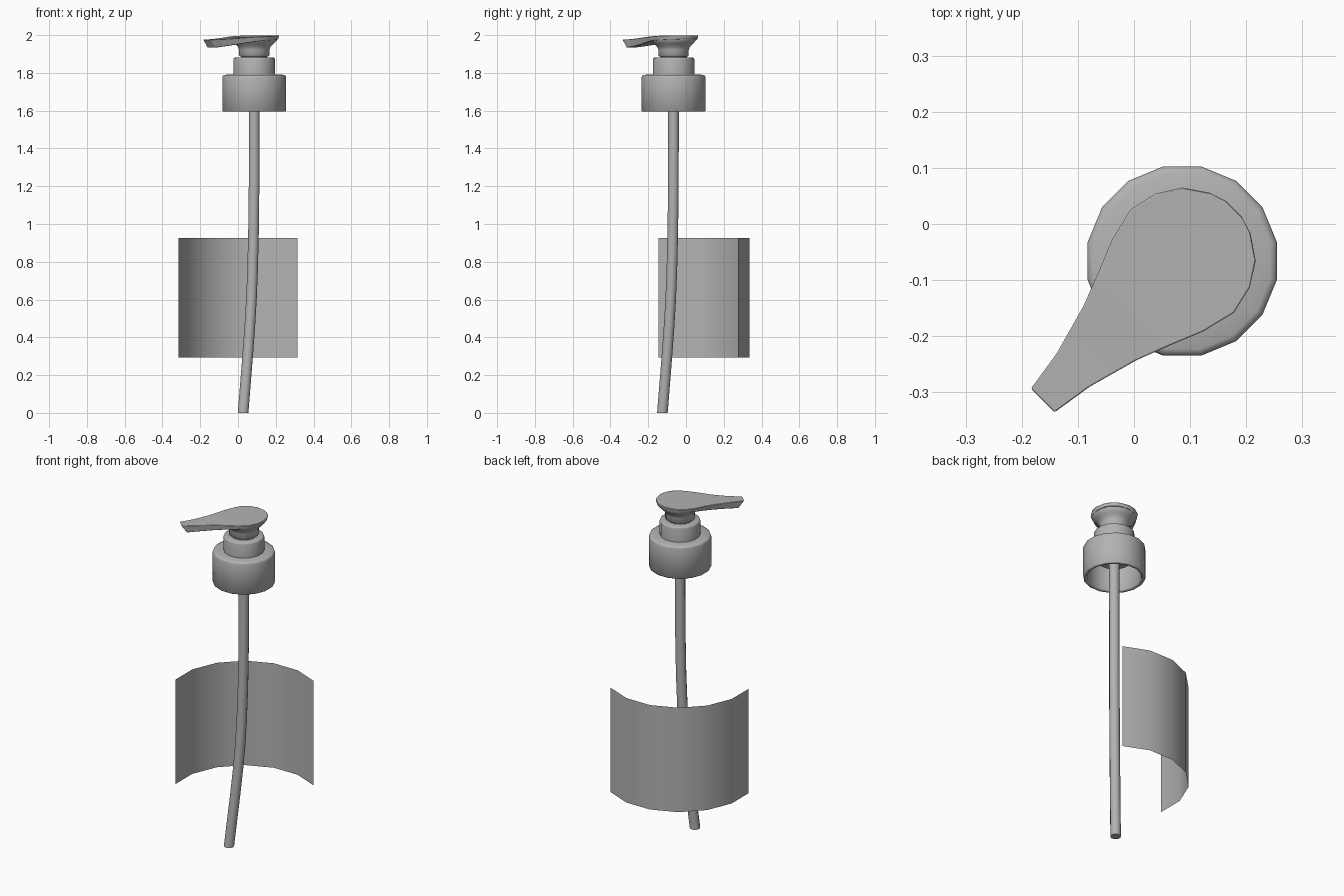
import bpy, bmesh
from math import sin, cos, pi, radians

if "Cube" in bpy.data.objects:
    bpy.data.objects.remove(bpy.data.objects["Cube"])

CX, CY = 0.086, -0.066      # pump axis
SIDES = 16

grey = bpy.data.materials.new("dark_grey")
grey.diffuse_color = (0.45, 0.45, 0.45, 1)
grey.use_nodes = True
grey.node_tree.nodes["Principled BSDF"].inputs["Base Color"].default_value = grey.diffuse_color


def finish(name, verts, faces, recalc=True):
    me = bpy.data.meshes.new(name)
    me.from_pydata(verts, [], faces)
    me.materials.append(grey)
    bm = bmesh.new()
    bm.from_mesh(me)
    if recalc:
        bmesh.ops.recalc_face_normals(bm, faces=bm.faces)
    bm.to_mesh(me)
    bm.free()
    ob = bpy.data.objects.new(name, me)
    bpy.context.collection.objects.link(ob)
    bpy.ops.object.select_all(action='DESELECT')
    bpy.context.view_layer.objects.active = ob
    ob.select_set(True)
    bpy.ops.object.shade_smooth_by_angle(angle=radians(55))
    return ob


def rings(name, sections, n=SIDES):
    """Stack of horizontal rings (x, y, z, radius), capped at both ends."""
    verts, faces = [], []
    for x, y, z, r in sections:
        for i in range(n):
            a = 2 * pi * (i + 0.5) / n
            verts.append((x + r * cos(a), y + r * sin(a), z))
    for k in range(len(sections) - 1):
        for i in range(n):
            j = (i + 1) % n
            faces.append((k * n + i, k * n + j, (k + 1) * n + j, (k + 1) * n + i))
    last = (len(sections) - 1) * n
    faces += [tuple(range(n)), tuple(range(last, last + n))]
    return finish(name, verts, faces)


def lathe(name, profile):
    return rings(name, [(CX, CY, z, r) for r, z in profile])


# Screw cap, hollow from below
lathe("screw_cap", [(0.09, 1.70), (0.09, 1.765), (0.15, 1.765), (0.15, 1.602),
                    (0.154, 1.596), (0.168, 1.595), (0.172, 1.599), (0.172, 1.778),
                    (0.169, 1.786), (0.160, 1.790), (0.10, 1.791)])

# Collar and stem
lathe("collar", [(0.112, 1.785), (0.112, 1.872), (0.110, 1.878), (0.104, 1.881),
                 (0.07, 1.881)])
lathe("stem", [(0.07, 1.87), (0.07, 1.90)])

# Flared neck under the pump head
lathe("head_neck", [(0.078, 1.888), (0.082, 1.892), (0.082, 1.922), (0.088, 1.938),
                    (0.105, 1.955), (0.123, 1.974), (0.123, 1.984)])

# Teardrop pump head: stations (u top, u bottom, half width, z top, z bottom)
stations = [(-0.132, -0.128, 0.018, 1.999, 1.980),
            (-0.121, -0.118, 0.052, 1.999, 1.979),
            (-0.093, -0.091, 0.093, 1.999, 1.977),
            (-0.052, -0.051, 0.119, 1.998, 1.975),
            (0.000, 0.000, 0.131, 1.996, 1.973),
            (0.0615, 0.0615, 0.116, 1.993, 1.968),
            (0.120, 0.118, 0.092, 1.990, 1.961),
            (0.182, 0.175, 0.068, 1.985, 1.952),
            (0.276, 0.260, 0.042, 1.979, 1.940),
            (0.353, 0.322, 0.030, 1.976, 1.933)]


def to_world(u, v, z):
    return (CX + (v - u) * 0.7071, CY - (u + v) * 0.7071, z)


verts, faces = [], []
for ut, ub, w, zt, zb in stations:
    verts += [to_world(ut, -w, zt), to_world(ut, w, zt),
              to_world(ub, w * 0.95, zb), to_world(ub, -w * 0.95, zb)]
for k in range(len(stations) - 1):
    for i in range(4):
        j = (i + 1) % 4
        faces.append((4 * k + i, 4 * k + j, 4 * k + 4 + j, 4 * k + 4 + i))
e = 4 * (len(stations) - 1)
faces += [(0, 1, 2, 3), (e, e + 1, e + 2, e + 3)]
head = finish("pump_head", verts, faces)
bev = head.modifiers.new("soft_rim", 'BEVEL')
bev.width = 0.003
bev.segments = 2
bev.limit_method = 'ANGLE'
bev.angle_limit = radians(50)

# Dip tube, curving toward the spout side at the bottom: (z, offset)
tube = [(0.0, 0.059), (0.15, 0.047), (0.30, 0.035), (0.45, 0.024), (0.60, 0.015),
        (0.75, 0.009), (0.95, 0.004), (1.2, 0.001), (1.5, 0.0), (1.75, 0.0)]
rings("dip_tube", [(CX - d, CY - d, z, 0.029) for z, d in tube], 12)

# Curved label sheet, six facets of a 16-sided cylinder
R = 0.41
verts, faces = [], []
for i in range(7):
    a = radians(56.25 + 22.5 * i)
    for z in (0.292, 0.926):
        verts.append((CX + R * cos(a), CY + R * sin(a), z))
for i in range(6):
    faces.append((2 * i, 2 * i + 2, 2 * i + 3, 2 * i + 1))
finish("label", verts, faces, recalc=False)
